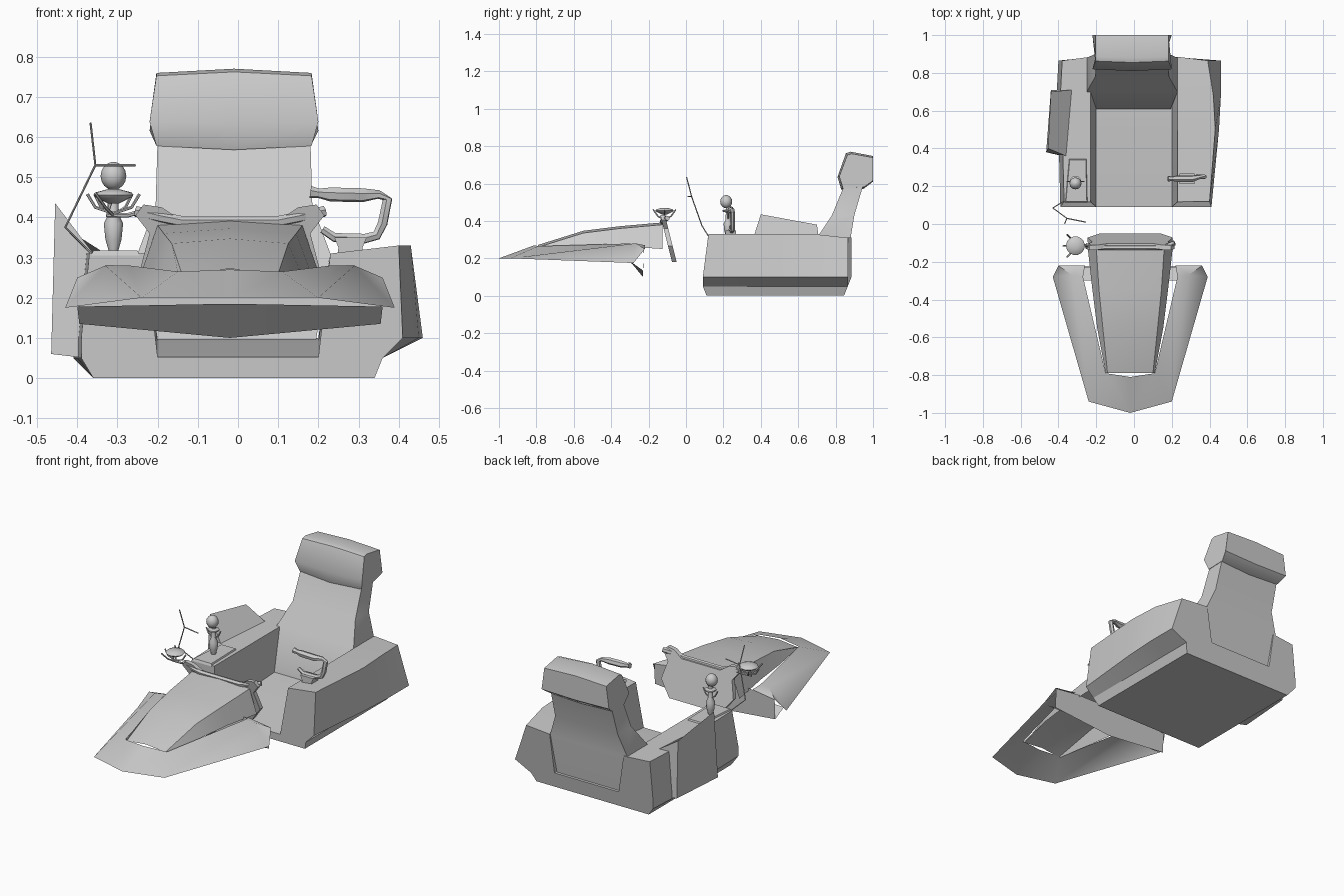
import bpy, bmesh, math
from mathutils import Vector

if "Cube" in bpy.data.objects:
    bpy.data.objects.remove(bpy.data.objects["Cube"])

grey = bpy.data.materials.new("plain grey")
grey.diffuse_color = (0.6, 0.6, 0.6, 1)
grey.use_nodes = True
grey.node_tree.nodes["Principled BSDF"].inputs["Base Color"].default_value = grey.diffuse_color
CX = -0.02   # centre line of the nose section


def finish(name, bm, angle=32):
    bmesh.ops.recalc_face_normals(bm, faces=bm.faces)
    me = bpy.data.meshes.new(name)
    bm.to_mesh(me)
    bm.free()
    me.materials.append(grey)
    ob = bpy.data.objects.new(name, me)
    bpy.context.collection.objects.link(ob)
    bpy.ops.object.select_all(action='DESELECT')
    ob.select_set(True)
    bpy.context.view_layer.objects.active = ob
    bpy.ops.object.shade_smooth_by_angle(angle=math.radians(angle))
    return ob


def loft(name, rings, caps=True, closed=True, angle=32):
    bm = bmesh.new()
    vs = [[bm.verts.new(p) for p in r] for r in rings]
    n = len(vs[0])
    for a, b in zip(vs, vs[1:]):
        for i in range(n if closed else n - 1):
            j = (i + 1) % n
            bm.faces.new((a[i], a[j], b[j], b[i]))
    if caps:
        bm.faces.new(vs[0])
        bm.faces.new(vs[-1])
    return finish(name, bm, angle)


def lathe(name, centre, profile, sides=12):
    rings = [[(centre[0] + r * math.cos(2 * math.pi * k / sides),
               centre[1] + r * math.sin(2 * math.pi * k / sides), z)
              for k in range(sides)] for r, z in profile]
    return loft(name, rings, angle=40)


def tube(name, pts, radius, sides=6):
    # swept tube with one ring per path point
    pts = [Vector(p) for p in pts]
    rad = radius if isinstance(radius, list) else [radius] * len(pts)
    rings, side = [], None
    for i, p in enumerate(pts):
        t = (pts[min(i + 1, len(pts) - 1)] - pts[max(i - 1, 0)]).normalized()
        if side is None:
            side = t.orthogonal()
        side = (side - t * side.dot(t)).normalized()
        up = t.cross(side)
        rings.append([p + rad[i] * (math.cos(2 * math.pi * k / sides) * side +
                                    math.sin(2 * math.pi * k / sides) * up)
                      for k in range(sides)])
    return loft(name, rings, angle=40)


# seat tub: U-shaped section swept from front to back
def tub_section(y, xl, top_r, wall_r, floor, front=0, back=0):
    sec = [(-.36, 0), (xl, .05), (xl, .10), (xl + .02, .31), (-.23, .31),
           (-.20, floor), (.20, floor), (.23, .31), (top_r, .33 - .02 * back),
           (wall_r, .10), (.36, .05), (.34, 0)]
    ring = []
    for x, z in sec:
        dy = 0
        if front:
            dy = .02 if z == 0 else .03 * (max(z, .1) - .1) / .23
        if back:
            dy = -.04 if z == 0 else (-.02 if abs(x) > .3 else 0)
        ring.append((x, y + dy, z))
    return ring


loft("seat_tub", [tub_section(.09, -.39, .40, .41, .052, front=1),
                  tub_section(.50, -.40, .43, .45, .09),
                  tub_section(.68, -.41, .42, .46, .10),
                  tub_section(.885, -.40, .39, .46, .10, back=1)])

# backrest: stacked rectangles (z, front y, back y, half width)
back = [(.05, .61, .86, .20), (.10, .61, .87, .205), (.31, .70, .88, .24),
        (.43, .78, .90, .195), (.60, .85, .95, .19)]
loft("backrest", [[(-.01 - w, f, z), (-.01 + w, f, z),
                   (-.01 + w, b, z), (-.01 - w, b, z)] for z, f, b, w in back])

# headrest: faceted profile swept sideways, slimmer at the ends
head = [(.855, .762), (.88, .77), (1.0, .747), (1.0, .61),
        (.95, .572), (.83, .568), (.81, .635)]
rings = []
for u, s in ((-.20, .9), (0, 1), (.20, .9)):
    ring = []
    for y, z in head:
        wide = 1.05 if .6 < z < .7 else .965
        ring.append((-.01 + u * wide, 1 - (1 - y) * (.5 + s / 2), .665 + (z - .665) * s))
    rings.append(ring)
loft("headrest", rings, angle=45)

# raised wedge panel on the left wall
loft("left_side_panel", [
    [(-.465, .38, .06), (-.38, .36, .05), (-.36, .36, .31), (-.455, .40, .435)],
    [(-.44, .71, .06), (-.38, .71, .05), (-.33, .71, .31), (-.44, .70, .38)]])

# control console on the left armrest
loft("left_console", [
    [(-.365, .115, .305), (-.245, .115, .305), (-.25, .345, .305), (-.345, .345, .305)],
    [(-.36, .12, .318), (-.25, .12, .318), (-.255, .34, .318), (-.34, .34, .318)]])

# joystick with a ball grip
lathe("joystick", (-.31, .225), [(.01, .31), (.02, .345), (.024, .385), (.014, .405),
                                 (.012, .445), (.03, .450), (.03, .457), (.012, .462), (.012, .49)])
lathe("joystick_ball", (-.31, .215),
      [(max(.032 * math.sin(math.pi * k / 8), .003), .503 - .035 * math.cos(math.pi * k / 8))
       for k in range(9)])
for s in (-1, 1):
    tube("joystick_prong", [(-.31, .225, .405), (-.31 + s * .03, .225, .425),
                            (-.31 + s * .045, .225, .455)], .004)

# thin bent antenna with side branch
tube("antenna", [(-.27, .13, .31), (-.365, .125, .31), (-.43, .085, .375),
                 (-.355, .03, .53), (-.367, .003, .635)], .003)
tube("antenna_branch", [(-.355, .03, .53), (-.255, .01, .53)], .003)

# right hand grip: loop handle on a post
tube("hand_grip", [(.18, .24, .463), (.20, .24, .46), (.23, .24, .457), (.31, .24, .455),
                   (.35, .25, .457), (.372, .25, .445), (.36, .25, .385), (.345, .25, .355),
                   (.315, .245, .347), (.24, .24, .35), (.21, .24, .37)],
     [.016, .012, .018, .018, .011, .013, .013, .013, .013, .012, .010])
loft("grip_post", [[(.28 + sx * w, .24 + sy * .028, z) for sx, sy in
                    ((-1, -1), (1, -1), (1, 1), (-1, 1))]
                   for z, w in ((.30, .033), (.325, .03), (.35, .04))])


# nose fairing: half sheet mirrored about the centre line
def mirrored_sheet(name, pts, faces):
    bm = bmesh.new()
    for s in (-1, 1):
        vs = [bm.verts.new((CX + s * x, y, z)) for x, y, z in pts]
        for f in faces:
            bm.faces.new([vs[i] for i in f])
    bmesh.ops.remove_doubles(bm, verts=bm.verts, dist=.0005)
    return finish(name, bm, 40)


mirrored_sheet("nose_fairing", [
    (0, -1, .20), (.22, -.94, .20), (.41, -.28, .175), (.38, -.22, .25),
    (0, -.81, .27), (.13, -.79, .265), (.25, -.28, .28), (.24, -.22, .27),
    (.31, -.27, .28)],
    [(0, 1, 5, 4), (1, 2, 8), (1, 8, 6, 5), (2, 3, 8), (8, 3, 7), (8, 7, 6)])

# lip hanging below the rear of the fairing
mirrored_sheet("nose_lip", [
    (0, -.30, .185), (.38, -.30, .178), (0, -.23, .10), (.375, -.23, .135),
    (.22, -.225, .268), (.375, -.225, .25), (0, -.225, .268)],
    [(0, 1, 3, 2), (2, 3, 5, 4, 6)])

# hood: trapezoid arch (y, top z, top half width, base half width, base z)
hood = [(-.79, .272, .12, .13, .262), (-.55, .347, .145, .175, .265),
        (-.35, .372, .165, .20, .265), (-.125, .392, .18, .225, .25)]
loft("hood", [[(CX - b, y, bz), (CX - t, y, z - .012), (CX, y, z),
               (CX + t, y, z - .012), (CX + b, y, bz)]
              for y, z, t, b, bz in hood], caps=False, closed=False, angle=40)

# dashboard: tilted plate with raised corner horns
half = [(.16, .18), (.225, .265), (.20, .36), (.235, .405), (.215, .432),
        (.17, .425), (.12, .392)]
outline = half + [(-x, z) for x, z in reversed(half)]
loft("dashboard", [[(CX + x, -.135 + off + (.42 - z) * .25, z) for x, z in outline]
                   for off in (0, .025)])
tube("handlebar", [(CX - .235, -.115, .415), (CX - .17, -.125, .40), (CX - .12, -.125, .39),
                   (CX + .12, -.125, .39), (CX + .17, -.125, .40), (CX + .235, -.10, .415)], .014)

# small round instrument beside the dashboard, on bent arms
lathe("round_instrument", (-.31, -.115), [(.015, .435), (.045, .45), (.05, .456),
                                          (.045, .462), (.015, .47)], 14)
tube("instrument_arm", [(-.24, -.11, .415), (-.275, -.115, .405), (-.325, -.115, .405),
                        (-.318, -.115, .44)], .006)
for s in (-1, 1):
    tube("instrument_prong", [(-.31, -.115, .405), (-.33, -.115 + s * .035, .425),
                              (-.355, -.115 + s * .06, .46)], .004)
    tube("instrument_fork", [(-.31, -.115, .41), (-.31 + s * .045, -.115, .425),
                             (-.31 + s * .065, -.115, .458)], .004)
